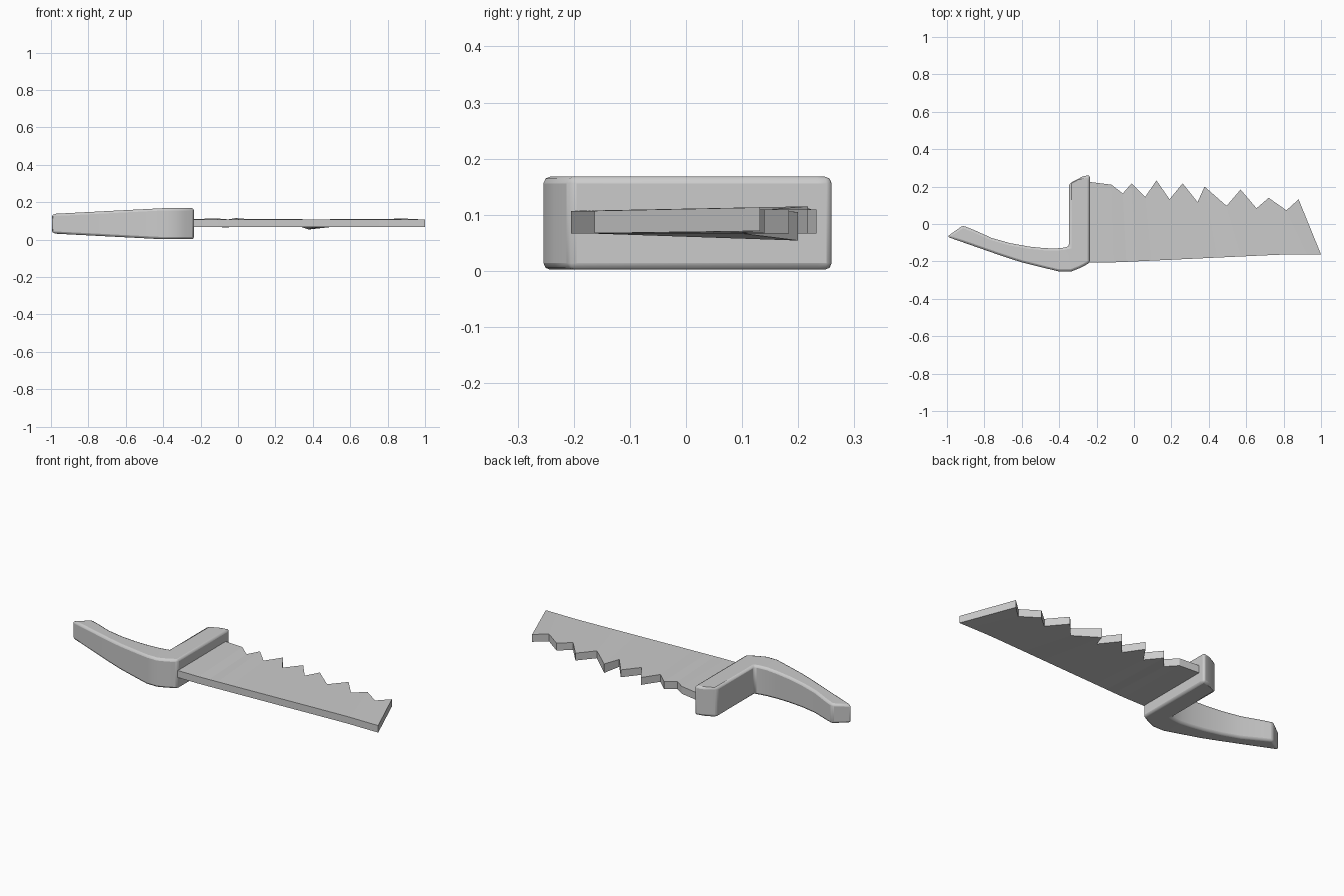
import bpy, bmesh

if "Cube" in bpy.data.objects:
    bpy.data.objects.remove(bpy.data.objects["Cube"])

def strip_solid(name, rows):
    """Solid strip; each row = outer (x, y), inner (x, y), outer z range, inner z range."""
    bm = bmesh.new()
    rings = []
    for o, i, zo, zi in rows:
        rings.append([bm.verts.new((*o, zo[0])), bm.verts.new((*i, zi[0])),
                      bm.verts.new((*i, zi[1])), bm.verts.new((*o, zo[1]))])
    for a, b in zip(rings, rings[1:]):
        for k in range(4):
            n = (k + 1) % 4
            bm.faces.new((a[k], a[n], b[n], b[k]))
    bm.faces.new(rings[0])
    bm.faces.new(rings[-1])
    bmesh.ops.recalc_face_normals(bm, faces=bm.faces)
    me = bpy.data.meshes.new(name)
    bm.to_mesh(me)
    bm.free()
    ob = bpy.data.objects.new(name, me)
    bpy.context.collection.objects.link(ob)
    return ob

# Handle and guard: one bent bar, thinner toward the butt
bar = [((-1.0, -0.068), (-0.915, -0.008)), ((-0.90, -0.103), (-0.86, -0.03)),
       ((-0.80, -0.138), (-0.76, -0.075)), ((-0.70, -0.173), (-0.66, -0.103)),
       ((-0.60, -0.205), (-0.56, -0.121)), ((-0.50, -0.23), (-0.48, -0.129)),
       ((-0.40, -0.254), (-0.42, -0.131)), ((-0.335, -0.254), (-0.38, -0.127)),
       ((-0.285, -0.234), (-0.36, -0.123)), ((-0.236, -0.207), (-0.348, -0.12)),
       ((-0.236, 0.235), (-0.348, 0.215)), ((-0.236, 0.262), (-0.275, 0.254))]

def bar_z(p):
    h = 0.053 + 0.031 * min(1, (p[0] + 1) / 0.6)
    return 0.085 - h + 0.001, 0.085 + h - 0.001

handle = strip_solid("handle", [(o, i, bar_z(o), bar_z(i)) for o, i in bar])
bev = handle.modifiers.new("round_edges", 'BEVEL')
bev.width = 0.012
bev.segments = 2
bev.limit_method = 'ANGLE'
bev.angle_limit = 0.7
bpy.context.view_layer.objects.active = handle
handle.select_set(True)
bpy.ops.object.shade_smooth_by_angle(angle=0.6)

# Serrated blade: tooth outline (x, y, z shift) above a nearly straight spine
teeth = [(-0.27, 0.225, 0), (-0.24, 0.225, 0), (-0.12, 0.21, .005), (-0.06, 0.163, -.002),
         (-0.013, 0.217, .006), (0.06, 0.145, 0), (0.12, 0.233, 0), (0.19, 0.132, 0),
         (0.26, 0.217, 0), (0.34, 0.117, 0), (0.377, 0.20, -.013), (0.495, 0.097, 0),
         (0.57, 0.184, 0), (0.655, 0.084, 0), (0.72, 0.14, 0), (0.815, 0.073, .002),
         (0.88, 0.132, .004)]
rows = []
for k, (x, y, dz) in enumerate(teeth):
    sx = x if k < 2 else -0.24 + (x + 0.24) * 1.24 / 1.12
    sy = -0.205 + 0.042 * max(0, min(1, (sx + 0.1) / 0.9))
    rows.append(((sx, sy), (x, y), (0.067, 0.107), (0.067 + dz, 0.109 + max(dz, -.004))))
blade = strip_solid("blade", rows)
